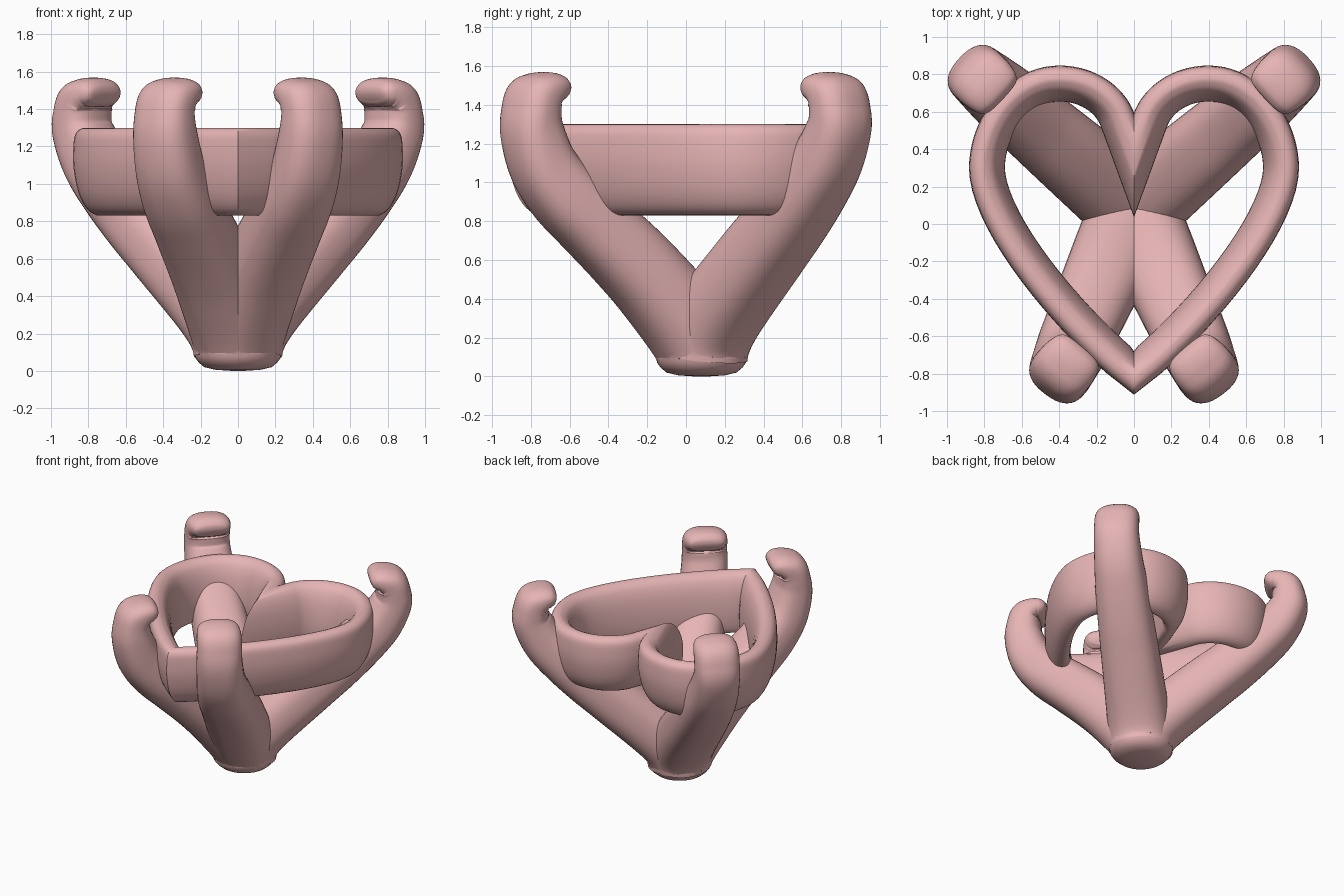
import bpy, bmesh, math
from mathutils import Vector

if "Cube" in bpy.data.objects:
    bpy.data.objects.remove(bpy.data.objects["Cube"])

mat = bpy.data.materials.new("rose_metal")
mat.diffuse_color = (0.8, 0.46, 0.46, 1)
mat.use_nodes = True
mat.node_tree.nodes["Principled BSDF"].inputs["Base Color"].default_value = mat.diffuse_color
CENTRE = Vector((0, 0.08, 0))


def loft(name, rings, closed=False):
    """Skin a list of equal rings; cap the ends unless the loop is closed."""
    bm = bmesh.new()
    vs = [[bm.verts.new(p) for p in ring] for ring in rings]
    n, m = len(rings), len(rings[0])
    for i in range(n if closed else n - 1):
        a, b = vs[i], vs[(i + 1) % n]
        for j in range(m):
            k = (j + 1) % m
            bm.faces.new((a[j], a[k], b[k], b[j]))
    if not closed:
        bm.faces.new(vs[0])
        bm.faces.new(vs[-1])
    bmesh.ops.recalc_face_normals(bm, faces=bm.faces)
    me = bpy.data.meshes.new(name)
    bm.to_mesh(me)
    bm.free()
    ob = bpy.data.objects.new(name, me)
    bpy.context.collection.objects.link(ob)
    me.materials.append(mat)
    bpy.ops.object.select_all(action='DESELECT')
    bpy.context.view_layer.objects.active = ob
    ob.select_set(True)
    bpy.ops.object.shade_smooth_by_angle(angle=math.radians(50))
    return ob


def catmull(keys, steps):
    """Smooth curve through tuples of any length."""
    out = []
    for i in range(len(keys) - 1):
        k = [keys[max(0, min(len(keys) - 1, i + d))] for d in (-1, 0, 1, 2)]
        for s in range(steps):
            t = s / steps
            out.append([0.5 * (2 * b + (c - a) * t + (2 * a - 5 * b + 4 * c - d) * t * t
                               + (3 * b - a - 3 * c + d) * t ** 3) for a, b, c, d in zip(*k)])
    return out + [list(keys[-1])]


def bezier(p, steps):
    p = [Vector(q) for q in p]
    res = []
    for i in range(steps + 1):
        t = i / steps
        u = 1 - t
        pos = u**3 * p[0] + 3*u*u*t * p[1] + 3*u*t*t * p[2] + t**3 * p[3]
        tan = u*u * (p[1] - p[0]) + 2*u*t * (p[2] - p[1]) + t*t * (p[3] - p[2])
        res.append((pos, tan.normalized()))
    return res


# Prongs: stem keys are (radius out, z, half depth, half width)
BACK = [(0, .09, .235, .235), (.03, .2, .23, .235), (.15, .34, .215, .23), (.48, .63, .2, .215),
        (.68, .8, .19, .205), (.86, .97, .18, .195), (1.0, 1.12, .165, .18), (1.09, 1.28, .143, .168)]
FRONT = [(0, .09, .235, .235), (.03, .2, .23, .235), (.25, .45, .21, .225), (.42, .62, .2, .215),
         (.6, .78, .19, .205), (.77, .93, .18, .195), (.89, 1.08, .165, .18), (.955, 1.26, .146, .17)]
# Hook keys are (inward shift, z, half depth, half width)
HOOK = [(-.004, 1.38, .126, .166), (.018, 1.44, .122, .165), (.055, 1.47, .1, .163),
        (.1, 1.483, .085, .155), (.135, 1.478, .072, .142), (.16, 1.47, .045, .115), (.168, 1.467, .015, .06)]


def prong(name, stem, direction, tip):
    d, tip = Vector(direction).normalized(), Vector(tip).normalized()
    top = d * stem[-1][0]
    keys = []
    for r, z, t, w in stem:
        keys.append((*(CENTRE + d * r + Vector((0, 0, z))), t, w, 0 if z < .9 else (z - .9) / .48))
    for h, z, t, w in HOOK:
        keys.append((*(CENTRE + top - tip * h + Vector((0, 0, z))), t, w, 1))
    pts = catmull(keys, 5)
    rings = []
    for i, (x, y, z, t, w, mix) in enumerate(pts):
        tan = (Vector(pts[min(i + 1, len(pts) - 1)][:3]) - Vector(pts[max(i - 1, 0)][:3])).normalized()
        if i == 0:
            tan = Vector((0, 0, 1))
        face = d.lerp(tip, min(max(mix, 0), 1))
        lat = Vector((-face.y, face.x, 0))
        lat = (lat - tan * lat.dot(tan)).normalized()
        nor = tan.cross(lat)
        e = 2 / (2 + .5 * min(1, i / 15))
        ring = []
        for k in range(40):
            a = math.tau * k / 40
            c, s = math.cos(a), math.sin(a)
            p = (Vector((x, y, z)) + lat * w * math.copysign(abs(c) ** e, c)
                 + nor * t * math.copysign(abs(s) ** e, s))
            # keep the inside of the tight bend from folding under itself
            if i > 5 * len(stem):
                p.z = max(p.z, 1.385 + .03 * min(1, (i - 5 * len(stem)) / 15))
            ring.append(p)
        rings.append(ring)
    loft(name, rings)


for side, label in ((1, "right"), (-1, "left")):
    prong("back_prong_" + label, BACK, (side * .76, .65, 0), (side * .73, .68, 0))
    prong("front_prong_" + label, FRONT, (side * .407, -.913, 0), (side * .65, -.76, 0))

# Rounded foot under the prongs
foot = [(.03, 0), (.12, .006), (.18, .02), (.21, .045), (.228, .07), (.234, .091)]
loft("foot", [[CENTRE + Vector((r * math.cos(math.tau * k / 40), r * math.sin(math.tau * k / 40), z))
               for k in range(40)] for r, z in foot])

# Heart-shaped band: outer outline of the right half, inset with mitred corners
half = []
for seg in ([(0, .59), (.05, .727), (.2, .845), (.4, .845)],
            [(.4, .845), (.68, .845), (.88, .56), (.88, .3)],
            [(.88, .3), (.88, -.08), (.28, -.72), (0, -.91)]):
    half += bezier(seg, 20)[(1 if half else 0):]
WIDTH = .19
outline = []
for i, (p, t) in enumerate(half):
    inward = Vector((t.y, -t.x))
    if i in (0, len(half) - 1):
        inward = Vector((0, 1 / inward.y))
    elif (p + inward * WIDTH).x < .01:
        continue
    outline.append((p, inward))
outline += [(Vector((-p.x, p.y)), Vector((-n.x, n.y))) for p, n in outline[-2:0:-1]]

# Band section: (inset, z)
section = catmull([(.075, 1.3), (.04, 1.295), (.01, 1.265), (0, 1.2), (0, 1.09), (.025, .96), (.07, .87),
                   (.125, .832), (.165, .84), (.183, .88), (.19, .97), (.184, 1.08), (.163, 1.19),
                   (.125, 1.27), (.075, 1.3)], 3)[:-1]
loft("heart_band", [[(p.x + n.x * o, p.y + n.y * o, z) for o, z in section] for p, n in outline], closed=True)
